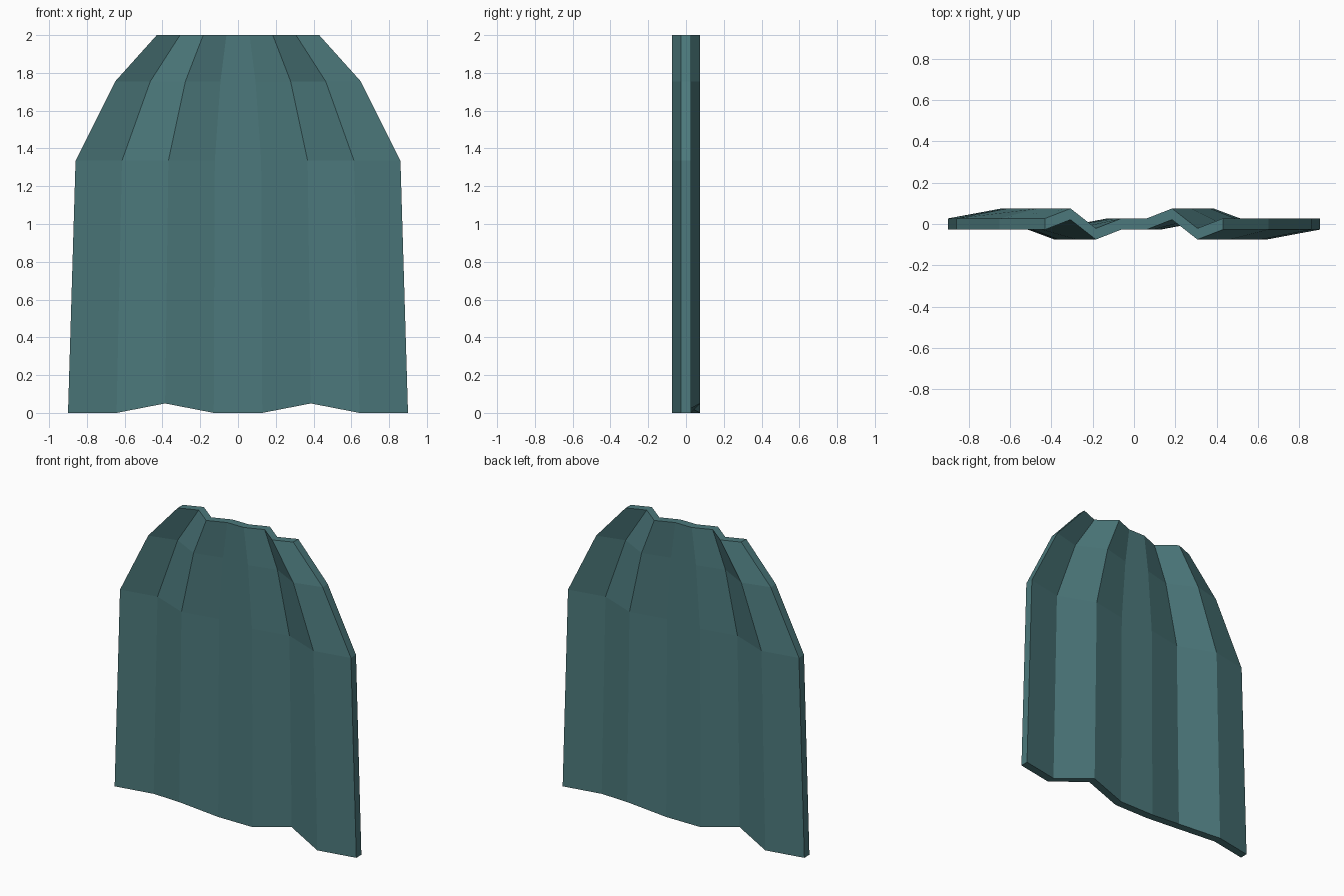
import bpy
import bmesh

cube = bpy.data.objects.get("Cube")
if cube:
    bpy.data.objects.remove(cube, do_unlink=True)

# Single cloth colour
teal = bpy.data.materials.new("teal cloth")
teal.use_nodes = True
colour = (0.072, 0.19, 0.2, 1.0)
teal.diffuse_color = colour
bsdf = next(n for n in teal.node_tree.nodes if n.type == 'BSDF_PRINCIPLED')
bsdf.inputs["Base Color"].default_value = colour
bsdf.inputs["Roughness"].default_value = 0.8

# Cape: half width at each height, and the fold depth of each column
rows = [(0.0, 0.9), (1.335, 0.86), (1.755, 0.65), (2.0, 0.43)]
folds = [0, 1, -1, 0, 0, 1, -1, 0]
FOLD, THICK, HEM = 0.048, 0.054, 0.05
last = len(folds) - 1

bm = bmesh.new()
grid = []
for z, half in rows:
    line = []
    for i, fold in enumerate(folds):
        # The hem rises at two of the folds
        lift = HEM if z == 0 and i in (2, last - 2) else 0
        x = half * (2 * i / last - 1)
        line.append(bm.verts.new((x, fold * FOLD - THICK / 2, z + lift)))
    grid.append(line)

for low, high in zip(grid, grid[1:]):
    for i in range(last):
        bm.faces.new((low[i], low[i + 1], high[i + 1], high[i]))

# Thicken the sheet straight back, keeping the front faces
result = bmesh.ops.extrude_face_region(bm, geom=bm.faces[:], use_keep_orig=True)
back = [v for v in result["geom"] if isinstance(v, bmesh.types.BMVert)]
bmesh.ops.translate(bm, verts=back, vec=(0, THICK, 0))
bmesh.ops.recalc_face_normals(bm, faces=bm.faces[:])

mesh = bpy.data.meshes.new("cape")
bm.to_mesh(mesh)
bm.free()
mesh.materials.append(teal)
cape = bpy.data.objects.new("cape", mesh)
bpy.context.collection.objects.link(cape)
